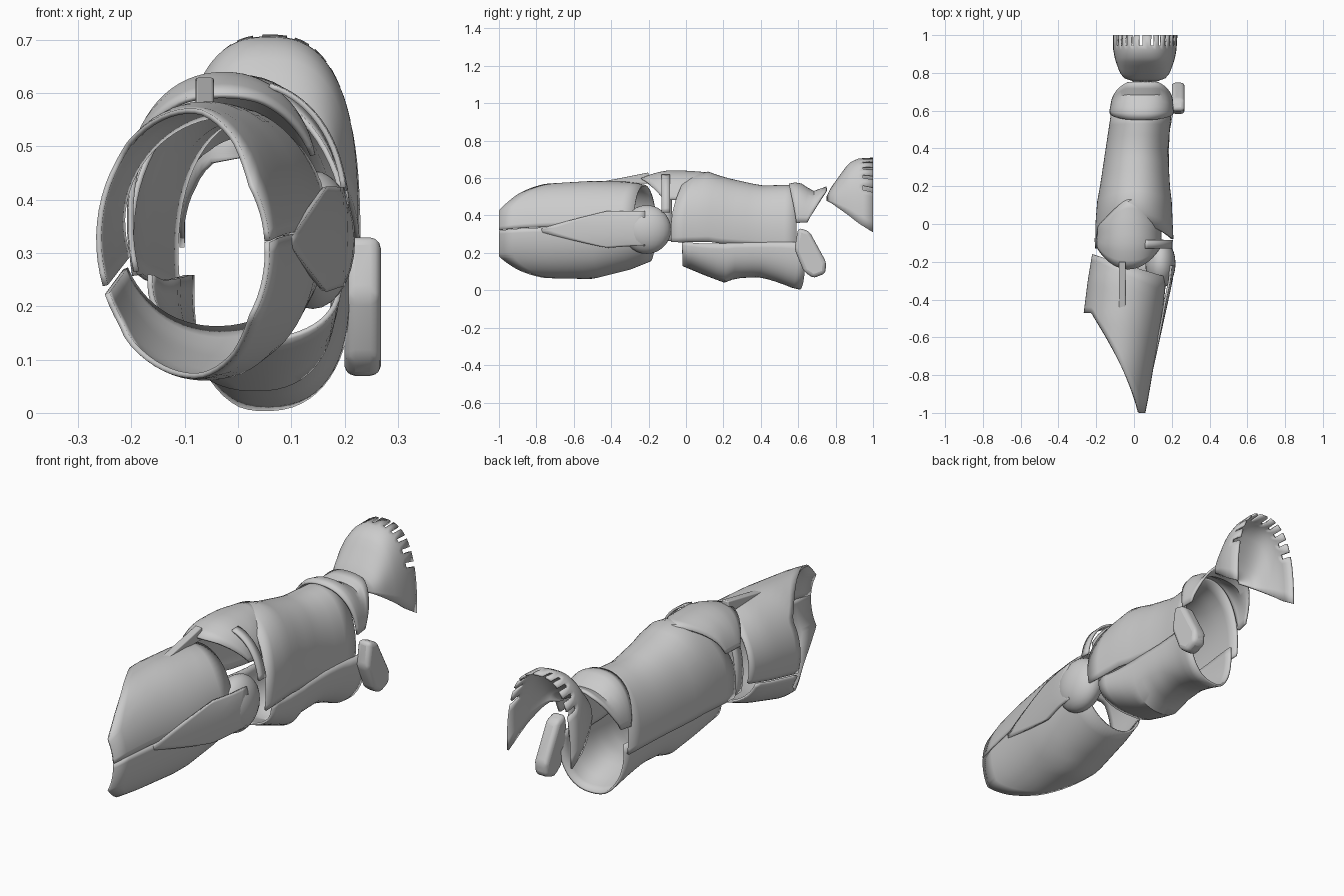
import bpy, bmesh, math
from math import sin, cos, radians

if "Cube" in bpy.data.objects:
    bpy.data.objects.remove(bpy.data.objects["Cube"])


def finish(name, me, angle=35):
    ob = bpy.data.objects.new(name, me)
    bpy.context.collection.objects.link(ob)
    bpy.ops.object.select_all(action='DESELECT')
    ob.select_set(True)
    bpy.context.view_layer.objects.active = ob
    bpy.ops.object.shade_smooth_by_angle(angle=radians(angle))
    return ob


def look(table, y):
    if y <= table[0][0]:
        return table[0][1:]
    for a, b in zip(table, table[1:]):
        if y <= b[0]:
            t = (y - a[0]) / (b[0] - a[0])
            return [p + (q - p) * t for p, q in zip(a[1:], b[1:])]
    return table[-1][1:]


def shell(name, table, a0, a1, front, back, rings=8, segs=28, power=2.2,
          thick=0.01, skip=None, last=None):
    """Curved plate; table rows are (y, left, right, bottom, top)."""
    bm = bmesh.new()
    steps = [i / rings for i in range(rings + 1)]
    if last:
        steps = [s * last for s in steps] + [1]
    grid = []
    for t in steps:
        row = []
        for j in range(segs + 1):
            a = radians(a0 + (a1 - a0) * j / segs)
            y = front(a) + (back(a) - front(a)) * t
            l, r, b, top = look(table, y)
            c, s = cos(a), sin(a)
            x = (l + r) / 2 + (r - l) / 2 * math.copysign(abs(c) ** (2 / power), c)
            z = (b + top) / 2 + (top - b) / 2 * math.copysign(abs(s) ** (2 / power), s)
            row.append(bm.verts.new((x, y, z)))
        grid.append(row)
    for i in range(len(steps) - 1):
        for j in range(segs):
            if skip and i == len(steps) - 2 and skip(j):
                continue
            bm.faces.new((grid[i][j], grid[i + 1][j], grid[i + 1][j + 1], grid[i][j + 1]))
    me = bpy.data.meshes.new(name)
    bm.to_mesh(me)
    bm.free()
    ob = finish(name, me)
    m = ob.modifiers.new("thickness", 'SOLIDIFY')
    m.thickness, m.offset = thick, -1
    return ob


def prism(name, profile, x0, x1, bevel):
    """Side profile (y, z) extruded along x with rounded edges."""
    bm = bmesh.new()
    f = bm.faces.new([bm.verts.new((x0, y, z)) for y, z in profile])
    g = bmesh.ops.extrude_face_region(bm, geom=[f])
    for v in g['geom']:
        if isinstance(v, bmesh.types.BMVert):
            v.co.x = x1
    bmesh.ops.recalc_face_normals(bm, faces=bm.faces)
    me = bpy.data.meshes.new(name)
    bm.to_mesh(me)
    bm.free()
    ob = finish(name, me)
    m = ob.modifiers.new("bevel", 'BEVEL')
    m.width, m.segments = bevel, 3
    return ob


def flat(y):
    return lambda a: y


# Thigh plates, with a rim cut back on the inner side
thigh = [(-1, -.25, .06, .10, .51), (-.9, -.25, .08, .08, .545), (-.75, -.26, .105, .065, .57),
         (-.5, -.27, .15, .06, .585), (-.3, -.245, .17, .11, .58), (-.15, -.22, .175, .17, .55)]
rim = lambda a: -.735 - .265 * max(-1, min(1, 1.25 * cos(a)))
shell("thigh_upper_plate", thigh, 5, 200, rim, lambda a: -.22 - .06 * cos(a), rings=10, segs=36, power=2)
shell("thigh_lower_plate", thigh, 203, 364, rim, lambda a: -.19 + .03 * cos(a), rings=10, segs=32, power=2.05)
prism("thigh_ridge", [(-.48, .575), (-.2, .57), (-.2, .63), (-.3, .61)], -.08, -.045, .005)

# Tapered arm along the outer thigh, ending in the hinge boss
arm = [(-.8, -.2, .095, .07, .57), (-.45, -.2, .172, .08, .57), (-.3, -.2, .205, .1, .56), (-.2, -.2, .215, .1, .56)]
shell("hinge_arm", arm, -22, 22, lambda a: -.8 + 1.0 * abs(a), flat(-.22), segs=16)
bm = bmesh.new()
bmesh.ops.create_uvsphere(bm, u_segments=24, v_segments=14, radius=1)
for v in bm.verts:
    v.co = (.14 + .08 * v.co.x, -.21 + .13 * v.co.y, .325 + .13 * v.co.z)
me = bpy.data.meshes.new("knee_hinge")
bm.to_mesh(me)
bm.free()
finish("knee_hinge", me)

# Knee cap and straps
knee = [(-.26, -.16, .10, .30, .59), (-.22, -.18, .12, .26, .61), (-.12, -.205, .15, .22, .64),
        (0, -.2, .15, .22, .64), (.13, -.14, .1, .3, .63)]
shell("knee_cap", knee, 14, 166, lambda a: -.08 - .16 * sin(a), lambda a: -.03 + .16 * sin(a) ** 2, power=2.1)
band = [(-.17, -.205, .205, .1, .625), (-.04, -.21, .21, .1, .63)]
shell("knee_strap_outer", band, 10, 75, flat(-.13), flat(-.085), rings=1, segs=14)
shell("knee_strap_inner", band, 105, 200, flat(-.13), flat(-.075), rings=1, segs=18)

# Shin and calf plates
shin = [(-.1, -.205, .21, .08, .575), (.0, -.205, .205, .06, .61), (.12, -.195, .2, .05, .635),
        (.2, -.18, .19, .05, .605), (.4, -.15, .18, .06, .56), (.6, -.12, .2, .03, .565)]
shell("shin_plate", shin, -15, 195, lambda a: -.08 + .08 * max(0, sin(a)) ** 2, flat(.59), rings=10, segs=36, power=2.15)
calf = [(-.02, -.17, .195, .13, .36), (.1, -.15, .19, .08, .38), (.22, -.125, .185, .035, .42),
        (.26, -.12, .185, .065, .40), (.4, -.11, .185, .07, .40), (.5, -.1, .19, .04, .43),
        (.6, -.09, .21, .0, .46), (.66, -.09, .215, .02, .46)]
shell("calf_plate", calf, 175, 365, flat(-.02), lambda a: .61 + .03 * cos(a), rings=14, segs=30, power=2.35)

# Ankle guards
ankle = [(.56, -.13, .21, .14, .57), (.6, -.13, .21, .14, .582), (.68, -.115, .205, .2, .53),
         (.75, -.105, .2, .25, .555)]
shell("ankle_top_guard", ankle, 0, 180, lambda a: .59 - .04 * sin(a),
      lambda a: .65 + .1 * min(1, 1.15 * sin(a)), rings=6, power=2.3)
prism("ankle_side_guard", [(.58, .22), (.6, .335), (.66, .315), (.75, .15), (.745, .09), (.68, .065), (.63, .1)],
      .2, .268, .02)

# Toe cap with notched rear rim
toe = []
for y, l, r, base, top in [(.75, .01, .11, .48, .50), (.77, -.05, .165, .47, .54), (.8, -.075, .19, .45, .585),
                           (.87, -.1, .215, .40, .68), (.92, -.11, .225, .36, .705), (1, -.11, .23, .31, .71)]:
    toe.append((y, l, r, 2 * base - top, top))
shell("toe_cap", toe, 0, 180, flat(.75), flat(1), rings=9, segs=41, power=2.6, last=.78,
      skip=lambda j: 5 < j < 36 and j % 3 == 0)
